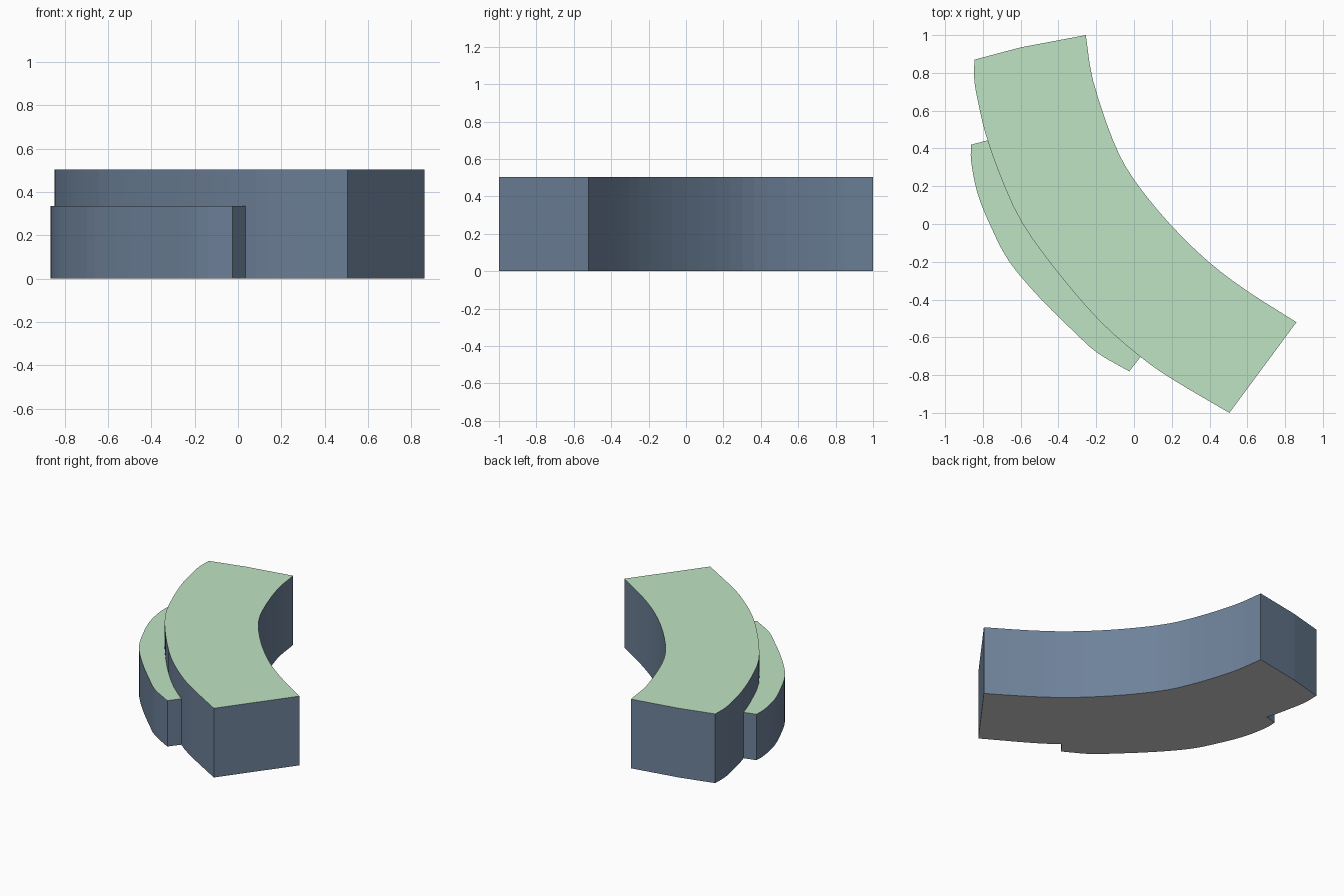
import bpy, bmesh
from mathutils import Vector

if "Cube" in bpy.data.objects:
    bpy.data.objects.remove(bpy.data.objects["Cube"])


def material(name, rgb):
    m = bpy.data.materials.new(name)
    lin = [c / 12.92 if c <= 0.04045 else ((c + 0.055) / 1.055) ** 2.4
           for c in (v / 255 for v in rgb)]
    m.diffuse_color = (*lin, 1)
    m.use_nodes = True
    m.node_tree.nodes["Principled BSDF"].inputs["Base Color"].default_value = m.diffuse_color
    return m


GREEN = material("pale green roof", (191, 227, 194))
BLUE = material("slate blue wall", (110, 130, 154))
GREY = material("light grey underside", (207, 207, 207))


def smooth(points, steps=3):
    """Catmull-Rom curve through the points, as a polyline."""
    p = [Vector(q) for q in points]
    p = [2 * p[0] - p[1]] + p + [2 * p[-1] - p[-2]]
    out = []
    for i in range(1, len(p) - 2):
        a, b, c, d = p[i - 1:i + 3]
        for s in range(steps):
            t = s / steps
            out.append(0.5 * (2 * b + (c - a) * t + (2 * a - 5 * b + 4 * c - d) * t * t
                              + (3 * b - a - 3 * c + d) * t ** 3))
    return out + [p[-2]]


def block(name, outline, height):
    """Extrude a plan outline from the ground; colour faces by direction."""
    bm = bmesh.new()
    base = bm.faces.new([bm.verts.new((p[0], p[1], 0)) for p in outline])
    top = bmesh.ops.extrude_face_region(bm, geom=[base], use_keep_orig=True)
    verts = [g for g in top["geom"] if isinstance(g, bmesh.types.BMVert)]
    bmesh.ops.translate(bm, verts=verts, vec=(0, 0, height))
    bmesh.ops.recalc_face_normals(bm, faces=bm.faces)
    for f in bm.faces:
        f.material_index = 0 if f.normal.z > 0.5 else 2 if f.normal.z < -0.5 else 1
    me = bpy.data.meshes.new(name)
    bm.to_mesh(me)
    bm.free()
    for m in (GREEN, BLUE, GREY):
        me.materials.append(m)
    ob = bpy.data.objects.new(name, me)
    bpy.context.collection.objects.link(ob)


# plan curves, from the back end to the front end
inner = smooth([(-.255, 1), (-.217, .76), (-.11, .44), (0, .235),
                (.19, 0), (.395, -.20), (.60, -.355), (.86, -.52)])
outer = smooth([(-.845, .87), (-.845, .755), (-.82, .62), (-.785, .475), (-.71, .26),
                (-.595, .01), (-.405, -.255), (-.18, -.515), (.03, -.70),
                (.20, -.82), (.505, -1)])
low_edge = smooth([(-.862, .42), (-.862, .33), (-.828, .16), (-.755, -.02), (-.66, -.20),
                   (-.50, -.39), (-.31, -.578), (-.19, -.685), (-.025, -.78)])

# tall curved building
block("main_block", inner + outer[::-1] + [Vector((-.6, .935))], 0.505)

# lower strip along the outer curve, sharing its wall
shared = [p for p in outer if -.69 < p.y < .43]
block("low_side_block", low_edge + [Vector((.035, -.703))] + shared[::-1]
      + [Vector((-.775, .443))], 0.335)
